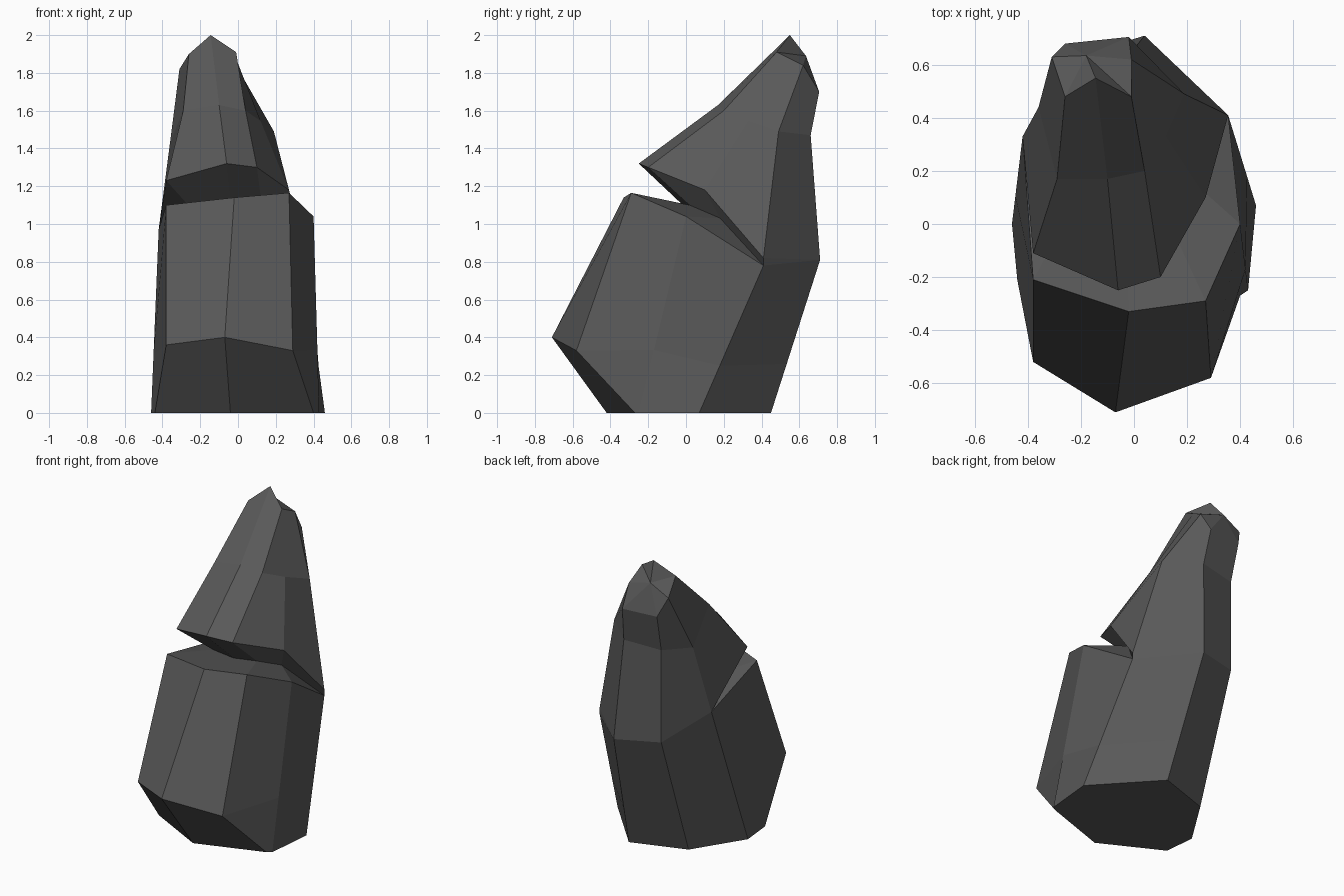
import bpy, bmesh
from mathutils import Vector as V

if "Cube" in bpy.data.objects:
    bpy.data.objects.remove(bpy.data.objects["Cube"])

# Eight columns, counter-clockwise from front left round to the left side
def ring(*pts):
    return [V(p) for p in pts]

# Foot outline on the ground
base = [V((x, y, 0)) for x, y in (
    (-.44, -.21), (-.04, -.42), (.40, -.27), (.43, -.25),
    (.46, .07), (.11, .45), (-.25, .33), (-.46, 0))]

# Rim of the lower block
rim = ring((-.38, -.21, 1.10), (-.02, -.33, 1.14), (.27, -.29, 1.165), (.40, 0, 1.04),
           (.355, .41, .78), (.04, .71, .81), (-.25, .62, .83), (-.42, .33, .97))

# Belly: undercut ridge in front, straight sides elsewhere
belly = [b.lerp(r, .32) for b, r in zip(base, rim)]
belly[:3] = ring((-.38, -.52, .36), (-.07, -.71, .40), (.29, -.58, .33))

# Cleft between the blocks: front columns cut inward, back columns stay joined
inner = V((-.05, .40, 1.02))
cleft = [r.lerp(inner, .45) if i < 4 else r.copy() for i, r in enumerate(rim)]

# Overhanging edge, shoulder and tip of the upper block
brow = ring((-.38, -.11, 1.23), (-.06, -.25, 1.32), (.10, -.20, 1.30), (.27, .10, 1.18),
            (.355, .41, .82)) + [r.copy() for r in rim[5:]]
shoulder = ring((-.29, .17, 1.60), (-.10, .17, 1.63), (.04, .20, 1.60), (.12, .33, 1.545),
                (.19, .49, 1.49), (0, .66, 1.47), (-.25, .62, 1.45), (-.36, .44, 1.43))
tip = ring((-.26, .48, 1.90), (-.145, .55, 2.0), (-.01, .48, 1.91), (-.01, .55, 1.875),
           (-.01, .62, 1.84), (-.02, .705, 1.70), (-.26, .68, 1.70), (-.31, .63, 1.82))

# Skin the rings into one faceted rock
bm = bmesh.new()
rows = [[bm.verts.new(p) for p in r]
        for r in (base, belly, rim, cleft, brow, shoulder, tip)]
for lo, hi in zip(rows, rows[1:]):
    for i in range(8):
        j = (i + 1) % 8
        bm.faces.new((lo[i], lo[j], hi[j], hi[i]))
bm.faces.new(rows[0][::-1])
crown = bm.verts.new((-.18, .635, 1.89))
for i in range(8):
    bm.faces.new((rows[-1][i], rows[-1][(i + 1) % 8], crown))
bmesh.ops.remove_doubles(bm, verts=bm.verts, dist=.001)
bmesh.ops.recalc_face_normals(bm, faces=bm.faces)

mesh = bpy.data.meshes.new("split_rock")
bm.to_mesh(mesh)
bm.free()
rock = bpy.data.objects.new("split_rock", mesh)
bpy.context.collection.objects.link(rock)

# Dark stone colour
stone = bpy.data.materials.new("dark grey stone")
stone.diffuse_color = (.10, .10, .10, 1)
stone.use_nodes = True
stone.node_tree.nodes["Principled BSDF"].inputs["Base Color"].default_value = stone.diffuse_color
mesh.materials.append(stone)
